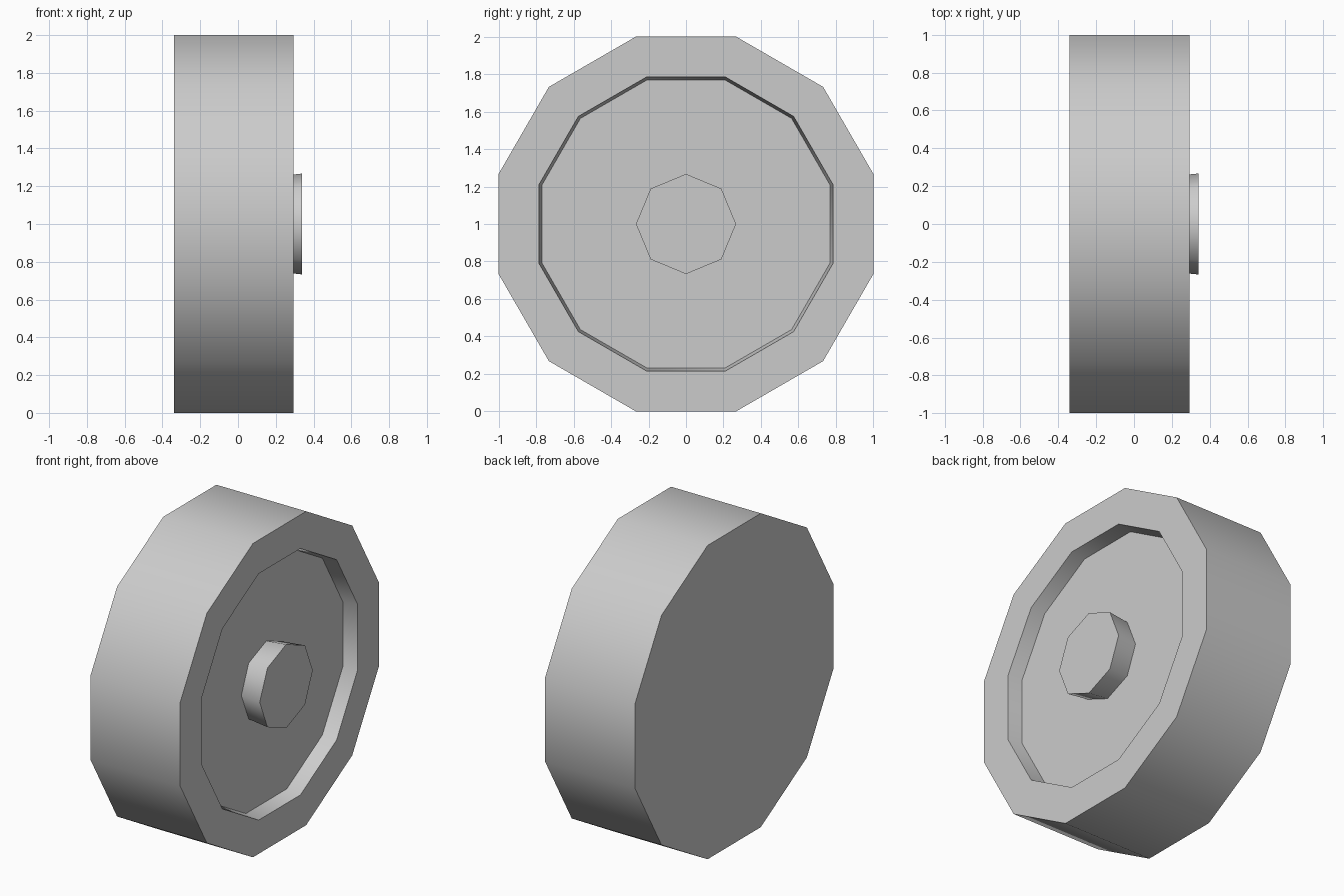
import bpy
import bmesh
from math import cos, sin, pi, radians

cube = bpy.data.objects.get("Cube")
if cube:
    bpy.data.objects.remove(cube, do_unlink=True)

grey = bpy.data.materials.new("light grey")
grey.use_nodes = True
colour = (0.6, 0.6, 0.6, 1)
grey.diffuse_color = colour
grey.node_tree.nodes["Principled BSDF"].inputs["Base Color"].default_value = colour


def lathe(name, profile, sides, turn):
    """Sweep (x, radius) points round the axle and cap both ends."""
    bm = bmesh.new()
    rings = []
    for x, r in profile:
        angles = [turn + 2 * pi * i / sides for i in range(sides)]
        rings.append([bm.verts.new((x, r * cos(a), 1 + r * sin(a))) for a in angles])
    for a, b in zip(rings, rings[1:]):
        for i in range(sides):
            j = (i + 1) % sides
            bm.faces.new((a[i], a[j], b[j], b[i]))
    bm.faces.new(rings[0])
    bm.faces.new(rings[-1])
    bmesh.ops.recalc_face_normals(bm, faces=bm.faces)
    mesh = bpy.data.meshes.new(name)
    bm.to_mesh(mesh)
    bm.free()
    mesh.materials.append(grey)
    obj = bpy.data.objects.new(name, mesh)
    bpy.context.collection.objects.link(obj)
    # Round the sides, keep the rims crisp
    bpy.ops.object.select_all(action="DESELECT")
    obj.select_set(True)
    bpy.context.view_layer.objects.active = obj
    bpy.ops.object.shade_smooth_by_angle(angle=radians(60))
    return obj


# Twelve-sided wheel with a recessed outer face
flat = cos(pi / 12)
lathe("wheel", [(-0.34, 1 / flat), (0.293, 1 / flat),
                (0.293, 0.785 / flat), (0.20, 0.77 / flat)], 12, pi / 12)

# Eight-sided hub, flaring slightly outward from the recess floor
lathe("hub", [(0.20, 0.252), (0.34, 0.267)], 8, 0)
